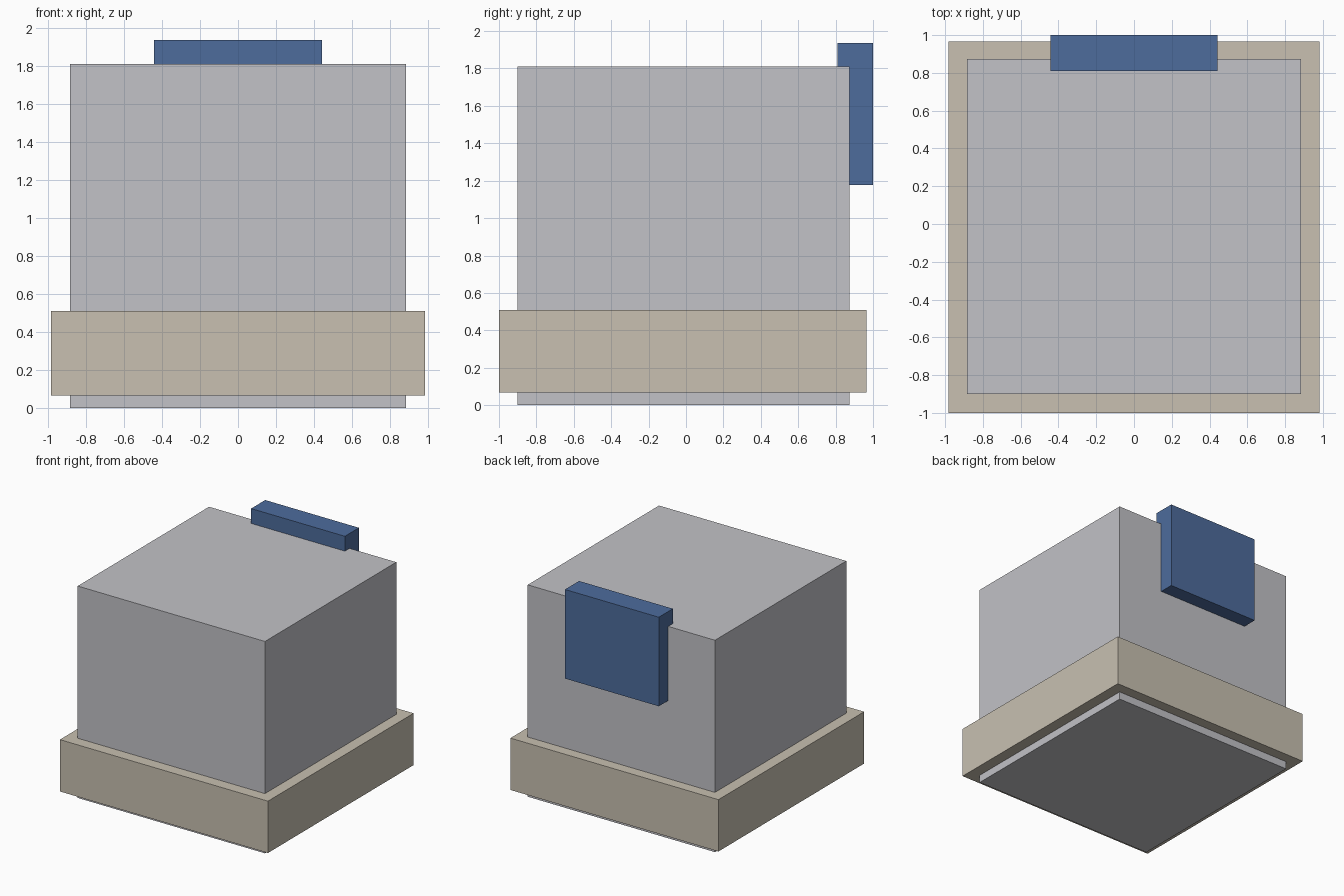
import bpy
from mathutils import Vector

cube = bpy.data.objects.get("Cube")
if cube:
    bpy.data.objects.remove(cube, do_unlink=True)


def material(name, rgb):
    mat = bpy.data.materials.new(name)
    mat.use_nodes = True
    colour = (*rgb, 1.0)
    mat.diffuse_color = colour
    mat.node_tree.nodes["Principled BSDF"].inputs["Base Color"].default_value = colour
    return mat


def box(name, low, high, mat):
    """Flat-faced box between two opposite corners."""
    low, high = Vector(low), Vector(high)
    bpy.ops.mesh.primitive_cube_add(size=1, location=(low + high) / 2)
    obj = bpy.context.object
    obj.name = name
    obj.scale = high - low
    bpy.ops.object.transform_apply(location=False, rotation=False, scale=True)
    obj.data.materials.append(mat)
    return obj


grey = material("light grey", (0.54, 0.54, 0.57))
beige = material("warm beige", (0.58, 0.53, 0.44))
blue = material("muted blue", (0.075, 0.15, 0.335))

# Main block
box("body", (-0.885, -0.90, 0.0), (0.885, 0.873, 1.81), grey)
# Wide band around the lower part
box("lower_band", (-0.983, -1.0, 0.067), (0.983, 0.966, 0.51), beige)
# Plate set into the upper back edge
box("back_plate", (-0.443, 0.81, 1.176), (0.443, 1.0, 1.937), blue)
